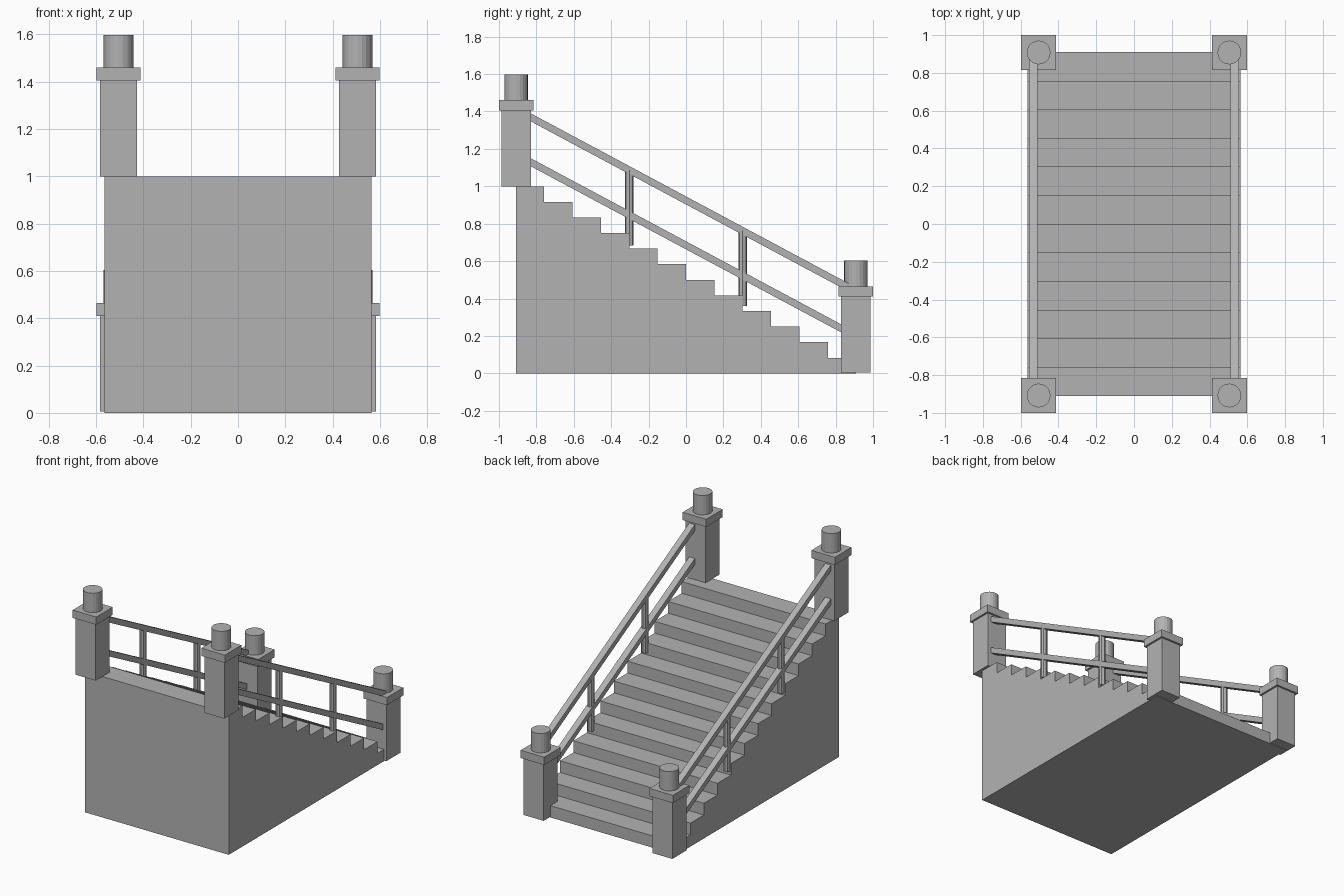
import bpy, bmesh, math
from mathutils import Matrix, Vector

cube = bpy.data.objects.get("Cube")
if cube:
    bpy.data.objects.remove(cube, do_unlink=True)

stone = bpy.data.materials.new("plain grey")
stone.use_nodes = True
GREY = (0.45, 0.45, 0.45, 1)
stone.diffuse_color = GREY
stone.node_tree.nodes["Principled BSDF"].inputs["Base Color"].default_value = GREY


def finish(name, bm):
    bmesh.ops.recalc_face_normals(bm, faces=bm.faces)
    mesh = bpy.data.meshes.new(name)
    bm.to_mesh(mesh)
    bm.free()
    mesh.materials.append(stone)
    obj = bpy.data.objects.new(name, mesh)
    bpy.context.collection.objects.link(obj)
    return obj


def add_box(name, centre, size):
    bm = bmesh.new()
    bmesh.ops.create_cube(bm, size=1, matrix=Matrix.Translation(centre) @ Matrix.Diagonal((*size, 1)))
    return finish(name, bm)


def add_cylinder(name, x, y, low, high, radius, sides):
    bm = bmesh.new()
    bmesh.ops.create_cone(bm, cap_ends=True, segments=sides, radius1=radius, radius2=radius,
                          depth=high - low, matrix=Matrix.Translation((x, y, (low + high) / 2)))
    return finish(name, bm)


def extrude_profile(name, points, x_min, x_max):
    """Sweep a side profile of (y, z) points across x."""
    bm = bmesh.new()
    face = bm.faces.new([bm.verts.new((x_min, y, z)) for y, z in points])
    result = bmesh.ops.extrude_face_region(bm, geom=[face])
    verts = [v for v in result["geom"] if isinstance(v, bmesh.types.BMVert)]
    bmesh.ops.translate(bm, verts=verts, vec=Vector((x_max - x_min, 0, 0)))
    return finish(name, bm)


# Solid flight of steps, descending towards the back
STEPS, HALF_WIDTH, HALF_LENGTH = 12, 0.565, 0.91
tread, riser = 2 * HALF_LENGTH / STEPS, 1 / STEPS
profile = [(HALF_LENGTH, 0), (-HALF_LENGTH, 0)]
for i in range(STEPS):
    z = 1 - i * riser
    profile += [(-HALF_LENGTH + i * tread, z), (-HALF_LENGTH + (i + 1) * tread, z)]
extrude_profile("stair_flight", profile, -HALF_WIDTH, HALF_WIDTH)

SLOPE = -0.535


def rail_height(y, offset):
    return offset + SLOPE * y


for side, s in (("left", 1), ("right", -1)):
    # Newel posts with square caps and round finials
    for level, y, base in (("upper", -0.908, 1.0), ("lower", 0.908, 0.005)):
        label = f"{side}_{level}"
        x = s * 0.505
        add_box(f"{label}_post", (x, y, base + 0.203), (0.157, 0.157, 0.406))
        add_box(f"{label}_post_cap", (x, y, base + 0.433), (0.185, 0.185, 0.055))
        add_cylinder(f"{label}_finial", x, y, base + 0.46, base + 0.598, 0.063, 20)

    # Sloping handrail and lower rail
    rail_x = s * 0.534
    for part, offset in (("handrail", 0.946), ("lower_rail", 0.706)):
        ends = [(-0.89, 0), (0.89, 0), (0.89, -0.043), (-0.89, -0.043)]
        extrude_profile(f"{side}_{part}", [(y, rail_height(y, offset) + dz) for y, dz in ends],
                        rail_x - 0.0225, rail_x + 0.0225)

    # Balusters hanging from the handrail to the steps
    for place, y in (("upper", -0.303), ("lower", 0.303)):
        top = rail_height(y, 0.946) - 0.02
        add_cylinder(f"{side}_{place}_baluster", rail_x, y, top - 0.405, top, 0.0235, 8)
